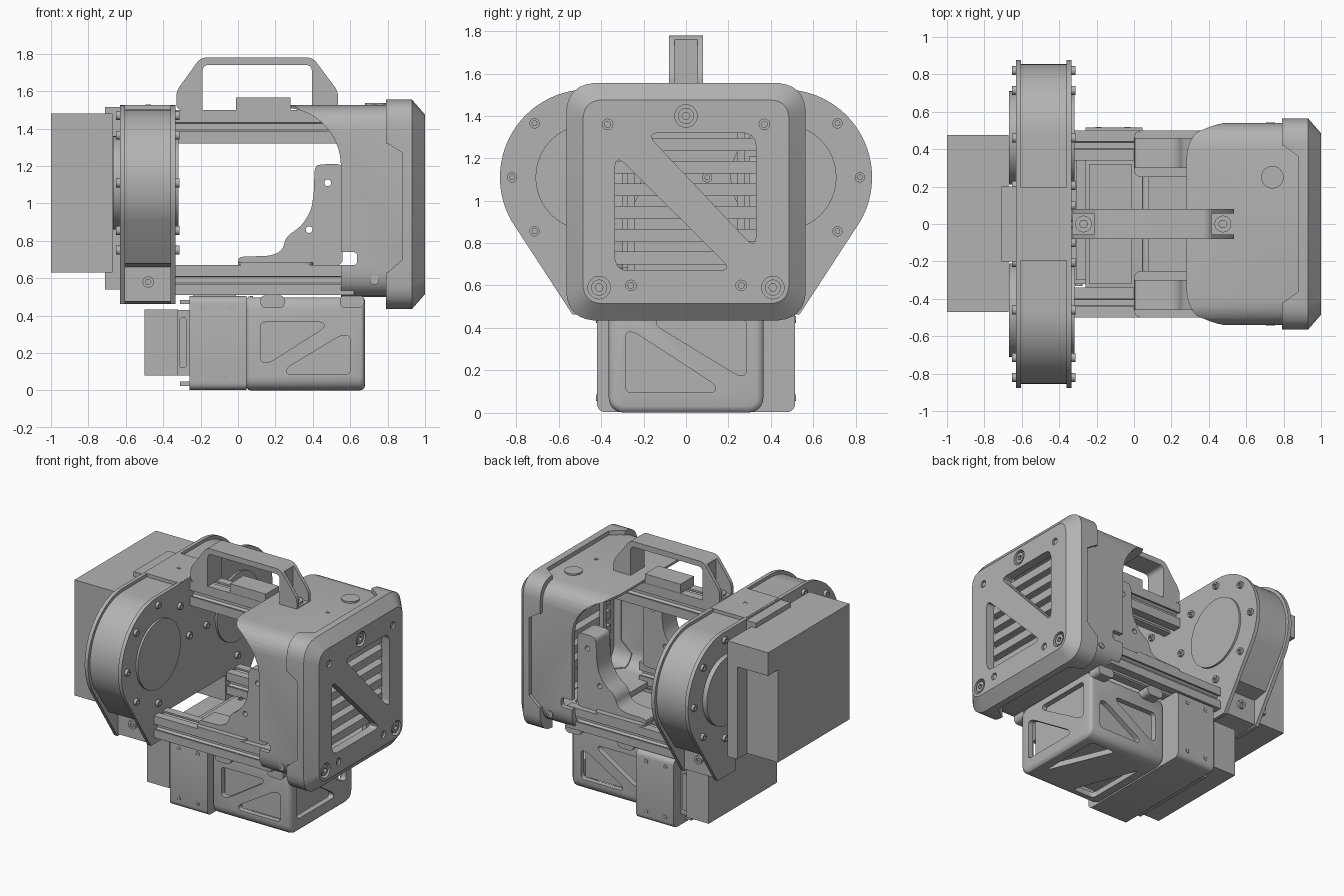
import bpy, bmesh
from math import sin, cos, pi, radians
from mathutils import Vector

if "Cube" in bpy.data.objects:
    bpy.data.objects.remove(bpy.data.objects["Cube"], do_unlink=True)

grey = bpy.data.materials.new("neutral_grey")
grey.use_nodes = True
grey.diffuse_color = (0.45, 0.45, 0.45, 1)
grey.node_tree.nodes["Principled BSDF"].inputs["Base Color"].default_value = (0.45, 0.45, 0.45, 1)


# ---------- helpers ----------
def place(axis, u, v, w):
    return {"x": (w, u, v), "y": (u, w, v), "z": (u, v, w)}[axis]


def loft(name, axis, rings):
    """Skin matching outlines; rings is a list of (outline, position on axis)."""
    bm = bmesh.new()
    loops = [[bm.verts.new(place(axis, u, v, w)) for u, v in pts] for pts, w in rings]
    n = len(loops[0])
    bm.faces.new(loops[0])
    bm.faces.new(loops[-1])
    for a, b in zip(loops, loops[1:]):
        for i in range(n):
            j = (i + 1) % n
            bm.faces.new((a[i], a[j], b[j], b[i]))
    bmesh.ops.recalc_face_normals(bm, faces=bm.faces)
    mesh = bpy.data.meshes.new(name)
    bm.to_mesh(mesh)
    bm.free()
    mesh.materials.append(grey)
    ob = bpy.data.objects.new(name, mesh)
    bpy.context.collection.objects.link(ob)
    return ob


def prism(name, axis, pts, a, b):
    return loft(name, axis, [(pts, a), (pts, b)])


def rect(u0, u1, v0, v1):
    return [(u0, v0), (u1, v0), (u1, v1), (u0, v1)]


def box(name, x0, x1, y0, y1, z0, z1):
    return prism(name, "z", rect(x0, x1, y0, y1), z0, z1)


def rounded(pts, r, steps=6):
    """Fillet every corner of an outline."""
    out, n = [], len(pts)
    for i in range(n):
        p, a, b = (Vector(pts[k % n]) for k in (i, i - 1, i + 1))
        ra, rb = min(r, (a - p).length * 0.45), min(r, (b - p).length * 0.45)
        s, e = p + (a - p).normalized() * ra, p + (b - p).normalized() * rb
        for k in range(steps + 1):
            t = k / steps
            out.append(tuple(s * (1 - t) ** 2 + p * (1.7 * t * (1 - t)) + (s + e) * (0.15 * t * (1 - t)) + e * t ** 2))
    return out


def disc(name, axis, u, v, r, a, b, n=32):
    return prism(name, axis, [(u + r * cos(2 * pi * k / n), v + r * sin(2 * pi * k / n)) for k in range(n)], a, b)


def boolean(ob, tool, op="DIFFERENCE"):
    m = ob.modifiers.new("cut", "BOOLEAN")
    m.operation, m.object, m.solver = op, tool, "EXACT"
    bpy.context.view_layer.objects.active = ob
    bpy.ops.object.modifier_apply(modifier=m.name)
    bpy.data.objects.remove(tool, do_unlink=True)


def bolt(name, axis, u, v, r, base, out):
    """Cap screw with a socket; out is the signed height."""
    head = disc(name, axis, u, v, r, base - out * 0.3, base + out, 20)
    boolean(head, disc("socket", axis, u, v, r * 0.5, base + out * 0.4, base + out * 2, 6))


# ---------- battery, with one corner cut back below its top, and its mount ----------
battery = box("battery_pack", -1, -0.672, -0.47, 0.475, 0.63, 1.48)
boolean(battery, box("corner_cut", -1.1, -0.75, 0.36, 0.6, 0.5, 1.31))
box("battery_mount_plate", -0.71, -0.62, -0.2, 0.2, 0.54, 1.515)


# ---------- twin-lobed drum housing ----------
def lobes(r, bottom):
    half = [(0.463 + r * cos(radians(a)), 1.11 + r * sin(radians(a))) for a in range(90, -34, -4)]
    half += bottom + [(0.33, 0.462), (0.33, 0.65)]
    return half + [(-y, z) for y, z in reversed(half)]


plate_outline = lobes(0.415, [(0.535, 0.462)])
prism("drum_plate_outer", "x", plate_outline, -0.632, -0.605)
prism("drum_plate_inner", "x", plate_outline, -0.36, -0.333)
prism("drum_body", "x", lobes(0.392, [(0.64, 0.68), (0.53, 0.66), (0.53, 0.475)]), -0.61, -0.355)
box("drum_top_block", -0.62, -0.34, -0.195, 0.195, 1.4, 1.527)
bolt("drum_top_screw", "z", -0.48, 0, 0.015, 1.525, 0.004)
for s in (-1, 1):
    disc("drum_hub_outer", "x", s * 0.46, 1.11, 0.25, -0.667, -0.62, 48)
    disc("drum_hub_inner", "x", s * 0.46, 1.11, 0.25, -0.34, -0.318, 48)
    bolt("drum_foot_bolt", "y", -0.48, 0.58, 0.03, s * 0.53, s * 0.02)
    for a in (90, 135, 180, 225, 270, 0, 45):
        y, z = s * (0.46 - 0.36 * cos(radians(a))), 1.11 + 0.36 * sin(radians(a))
        bolt("drum_bolt", "x", y, z, 0.024, -0.334, 0.022)
        bolt("drum_bolt", "x", y, z, 0.024, -0.631, -0.022)


# ---------- slotted rails ----------
def rail(name, y, z, h, x0, x1):
    side = [(-1, -1), (-0.25, -1), (-0.25, -0.85), (-0.5, -0.85), (-0.2, -0.5),
            (0.2, -0.5), (0.5, -0.85), (0.25, -0.85), (0.25, -1)]
    pts = []
    for k in range(4):
        c, s = (1, 0, -1, 0)[k], (0, 1, 0, -1)[k]
        pts += [(y + 0.08 * (u * c - v * s), z + h * (u * s + v * c)) for u, v in side]
    prism(name, "x", pts, x0, x1)


rail("top_rail", 0, 1.41, 0.09, -0.335, 0.57)
for s in (-1, 1):
    rail("bottom_rail", s * 0.42, 0.59, 0.08, -0.335, 0.62)

# ---------- carrying handle ----------
handle = prism("carry_handle", "y", rounded([(-0.33, 1.5), (-0.33, 1.6), (-0.2, 1.78), (0.4, 1.78),
                                            (0.535, 1.6), (0.535, 1.5)], 0.03), -0.08, 0.08)
boolean(handle, prism("grip", "y", rounded([(-0.19, 1.3), (-0.19, 1.74), (0.395, 1.74), (0.395, 1.3)], 0.03), -1, 1))
boolean(handle, box("pocket", -0.6, -0.205, -0.055, 0.055, 1.53, 1.76))
boolean(handle, box("pocket", 0.41, 0.8, -0.055, 0.055, 1.53, 1.76))
for x in (-0.27, 0.475):
    bolt("handle_screw", "z", x, 0, 0.045, 1.528, 0.02)
box("top_module", -0.01, 0.28, -0.078, 0.078, 1.495, 1.567)

# ---------- hood ----------
hood = prism("hood", "x", rounded(rect(-0.54, 0.54, 0.5, 1.525), 0.13), 0.28, 0.92)
boolean(hood, prism("plan", "z", rounded([(0.28, -0.545), (1.6, -0.545), (1.6, 0.545), (0.28, 0.545)], 0.19, 10), 0, 2),
        "INTERSECT")
inside = rounded(rect(-0.505, 0.505, 0.54, 1.49), 0.11)
boolean(hood, prism("hollow", "x", inside, 0.1, 1.2))
arch = [(0.25 + 0.3 * cos(radians(a)), 1.2 + 0.31 * sin(radians(a))) for a in range(0, 91, 5)]
boolean(hood, prism("arch", "y", arch + [(0.1, 1.51), (0.1, 0.3), (0.55, 0.3)], -1, 1))
boolean(hood, prism("slot", "y", rounded(rect(0.5, 0.637, 0.67, 0.74), 0.02), -1, 1))
disc("hood_knob", "z", 0.74, 0.25, 0.06, 1.5, 1.537)
bolt("hood_top_screw", "z", 0.73, 0, 0.015, 1.525, 0.004)
for s in (-1, 1):
    bolt("hood_side_screw", "y", 0.73, 0.59, 0.025, s * 0.536, s * 0.006)

# ---------- bumper with chamfered face and two triangular vents ----------
big = rounded(rect(-0.565, 0.565, 0.435, 1.555), 0.13)
small = rounded(rect(-0.485, 0.485, 0.515, 1.475), 0.08)
bumper = loft("bumper", "x", [(big, 0.79), (big, 0.93), (small, 1.0)])
boolean(bumper, prism("hollow", "x", rounded(rect(-0.5, 0.5, 0.545, 1.485), 0.11), 0.7, 0.935))
boolean(bumper, prism("side_step", "y", [(0.7, 0.62), (0.8, 0.63), (0.88, 0.7), (0.88, 1.27), (0.8, 1.32), (0.7, 1.33)], -1, 1))
boolean(bumper, prism("top_step", "z", [(0.7, -0.43), (0.8, -0.42), (0.88, -0.36), (0.88, 0.36), (0.8, 0.42), (0.7, 0.43)], 0, 2))
vents = ([(-0.19, 1.32), (0.33, 1.32), (0.33, 0.77)], [(-0.335, 1.22), (-0.335, 0.67), (0.22, 0.67)])
for tri in vents:
    boolean(bumper, prism("vent", "x", rounded(tri, 0.06), 0.7, 1.2))
mounts = [(0, 1.4), (-0.41, 0.59), (0.41, 0.59)]
for y, z in mounts:
    boolean(bumper, disc("bore", "x", y, z, 0.053, 0.965, 1.2))
    bolt("bumper_bolt", "x", y, z, 0.038, 0.96, 0.035)
for y, z in [(-0.37, 1.36), (0.37, 1.36), (-0.26, 0.6), (0.26, 0.6)]:
    boolean(bumper, disc("bore", "x", y, z, 0.025, 0.985, 1.2, 20))
    disc("bumper_pin", "x", y, z, 0.016, 0.97, 0.993, 16)
for i in range(6):
    z = 0.7 + i * 0.107
    box("vent_slat", 0.87, 0.94, -0.37, 0.37, z, z + 0.06)
for s in (-1, 1):
    box("slat_post", 0.84, 0.875, s * 0.258 - 0.018, s * 0.258 + 0.018, 0.53, 1.5)

# ---------- curved brackets inside the hood ----------
crescent = [(0, 0.67), (0, 0.715), (0.18, 0.72), (0.24, 0.75), (0.255, 0.82), (0.34, 0.88), (0.39, 0.96),
            (0.405, 1.05), (0.41, 1.2), (0.45, 1.21), (0.56, 1.21), (0.56, 0.67)]
for s in (-1, 1):
    b = prism("curved_bracket", "y", rounded(crescent, 0.03, 3), s * 0.3, s * 0.46)
    for x, z in ((0.48, 1.11), (0.38, 0.86)):
        boolean(b, disc("hole", "y", x, z, 0.018, -1, 1, 16))
    prism("bracket_foot", "z", rounded(rect(0, 0.4, s * 0.25, s * 0.5), 0.04), 0.665, 0.685)

# ---------- lower equipment block ----------
prism("lower_block", "x", rounded(rect(-0.42, 0.515, 0.002, 0.505), 0.04), -0.26, 0.045)
box("lower_block_cover", -0.24, -0.01, -0.32, 0.32, 0.5, 0.525)
for x in (-0.19, -0.035):
    for z in (0.07, 0.44):
        bolt("block_screw", "y", x, z, 0.016, -0.42, -0.004)
        bolt("block_screw", "y", x, z, 0.016, 0.515, 0.004)
    for y in (-0.3, 0.3):
        bolt("cover_screw", "z", x, y, 0.018, 0.525, 0.008)
box("rear_collar", -0.33, -0.25, -0.32, 0.43, 0.08, 0.43)
prism("collar_rib", "y", rounded(rect(-0.315, -0.275, 0.12, 0.39), 0.015), -0.332, 0.442)
box("rear_unit", -0.5, -0.32, -0.34, 0.45, 0.08, 0.432)
for z in (0.025, 0.462):
    box("rear_lug", -0.31, -0.25, -0.3, 0.38, z, z + 0.022)

# ---------- windowed tray around an inner module ----------
tray = prism("tray", "x", rounded(rect(-0.365, 0.365, 0, 0.505), 0.07), 0.04, 0.68)
bevel = tray.modifiers.new("soft", "BEVEL")
bevel.width, bevel.segments, bevel.limit_method, bevel.angle_limit = 0.03, 3, "ANGLE", radians(60)
bpy.context.view_layer.objects.active = tray
bpy.ops.object.modifier_apply(modifier="soft")
boolean(tray, box("hollow", 0.08, 0.64, -0.325, 0.325, 0.04, 0.7))
box("tray_module", 0.05, 0.61, -0.295, 0.295, 0.07, 0.49)
side = ([(0.12, 0.15), (0.12, 0.365), (0.46, 0.365), (0.46, 0.335), (0.17, 0.15)],
        [(0.26, 0.085), (0.6, 0.085), (0.6, 0.295), (0.55, 0.295), (0.26, 0.12)])
end = ([(-0.285, 0.095), (-0.285, 0.38), (-0.245, 0.38), (0.14, 0.13), (0.14, 0.095)],
       [(0.285, 0.44), (0.285, 0.175), (0.245, 0.175), (-0.14, 0.41), (-0.14, 0.44)])
floor = ([(0.12, -0.28), (0.12, 0.2), (0.3, -0.28)], [(0.6, 0.28), (0.6, -0.2), (0.4, 0.28)])
for k in (0, 1):
    boolean(tray, prism("window", "y", rounded(side[k], 0.025), -0.6, 0.6))
    boolean(tray, prism("window", "x", rounded(end[k], 0.025), 0.6, 0.8))
    boolean(tray, prism("window", "z", rounded(floor[k], 0.03), -0.1, 0.06))
for s in (-1, 1):
    for x in (0.185, 0.61):
        prism("tray_lug", "y", rounded([(x - 0.065, 0.51), (x - 0.065, 0.44), (x + 0.065, 0.44), (x + 0.065, 0.51)], 0.03),
              s * 0.34, s * 0.44)

# ---------- shading ----------
for ob in bpy.context.scene.objects:
    ob.select_set(ob.type == "MESH")
bpy.ops.object.shade_smooth_by_angle(angle=radians(30))
